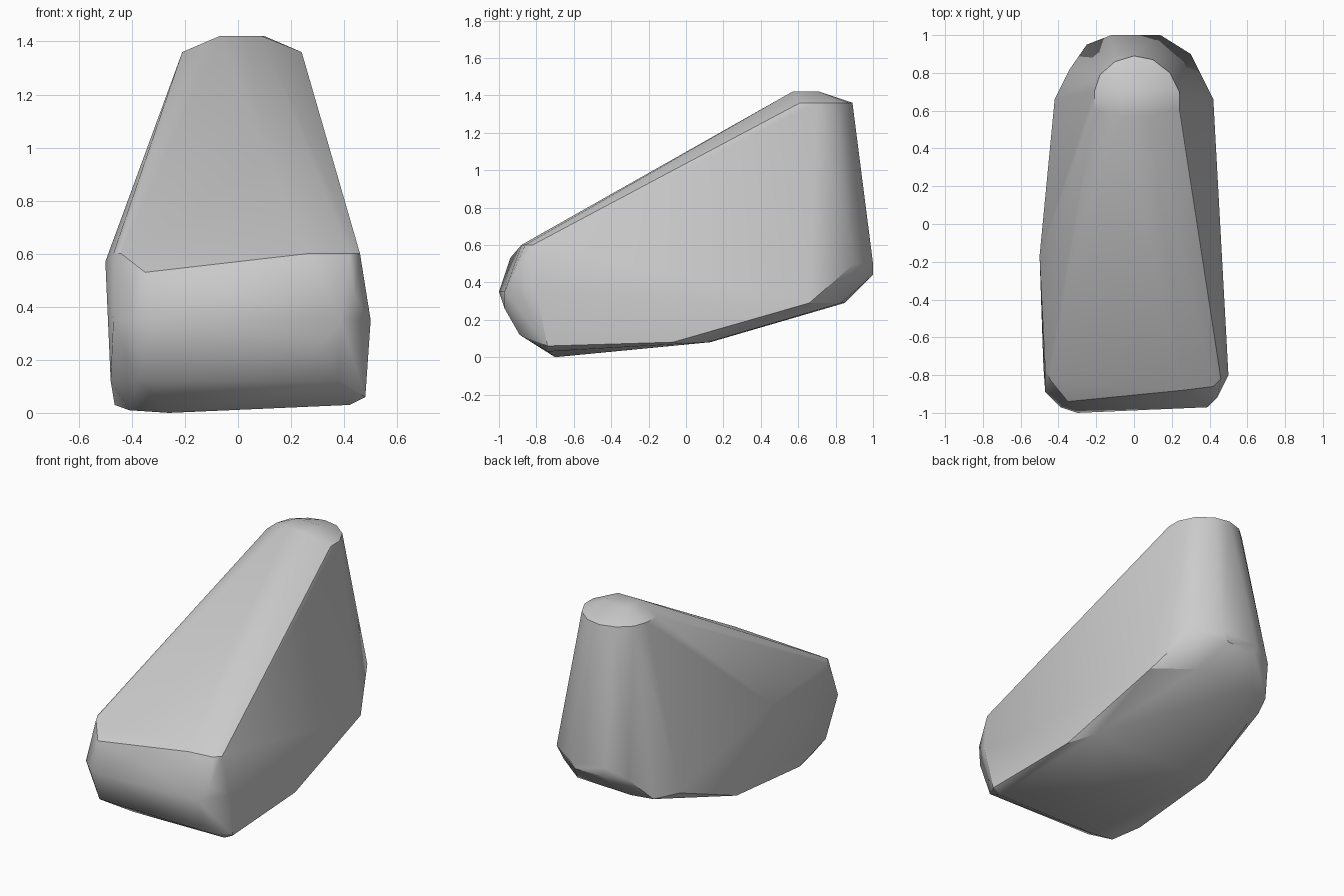
import bpy
import bmesh
import math

# Remove the default object
default = bpy.data.objects.get("Cube")
if default:
    bpy.data.objects.remove(default, do_unlink=True)


def make_material(name, colour):
    """One flat colour, shown in the viewport and in a render."""
    material = bpy.data.materials.new(name)
    material.use_nodes = True
    material.diffuse_color = colour
    shader = material.node_tree.nodes["Principled BSDF"]
    shader.inputs["Base Color"].default_value = colour
    shader.inputs["Roughness"].default_value = 0.8
    return material


def level_ring(height, outline):
    """Lift a plan outline to one height."""
    return [(x, y, height) for x, y in outline]


def hull_object(name, corners, material, sharp_degrees):
    """Wrap the corner points in a convex skin with soft shading."""
    bm = bmesh.new()
    for corner in corners:
        bm.verts.new(corner)
    result = bmesh.ops.convex_hull(bm, input=bm.verts[:])
    unused = set(result["geom_interior"]) | set(result["geom_unused"])
    loose = [g for g in unused if isinstance(g, bmesh.types.BMVert)]
    bmesh.ops.delete(bm, geom=loose, context="VERTS")
    bmesh.ops.recalc_face_normals(bm, faces=bm.faces[:])
    mesh = bpy.data.meshes.new(name)
    bm.to_mesh(mesh)
    bm.free()
    mesh.materials.append(material)
    body = bpy.data.objects.new(name, mesh)
    bpy.context.collection.objects.link(body)
    bpy.ops.object.select_all(action="DESELECT")
    body.select_set(True)
    bpy.context.view_layer.objects.active = body
    bpy.ops.object.shade_smooth_by_angle(angle=math.radians(sharp_degrees))
    return body


# Flat crown and the rounded rim just below it
crown = level_ring(1.42, [(-.07, .57), (.09, .57), (.1, .71), (-.07, .71)])
rim = level_ring(1.36, [
    (-.21, .6), (-.21, .7), (-.18, .79), (-.1, .86), (0, .89),
    (.1, .87), (.19, .8), (.24, .7), (.24, .61)])

# Rounded back, at its widest line and at its lower edge
back = level_ring(.5, [(.3, .9), (.14, 1), (-.12, 1)])
back_edge = level_ring(.44, [(.1, 1), (-.1, 1), (-.25, .95)])
back_foot = level_ring(.29, [
    (.42, .66), (.2, .83), (-.2, .85), (-.34, .82), (-.42, .66)])

# Underside, from the rear slope to the front sole
belly = level_ring(.08, [(.4, .12), (-.455, .13), (.46, -.07)])
sole = [(.48, -.74, .06), (.42, -.74, .03), (-.26, -.7, 0),
        (-.41, -.69, .01), (-.465, -.5, .03)]

# Blunt front, from the toe up to the brow
toe = level_ring(.12, [(.38, -.89), (-.38, -.88), (-.48, -.75)])
nose = level_ring(.35, [
    (.5, -.8), (.39, -.97), (-.3, -1), (-.39, -.97), (-.47, -.89)])
cheek = [(.44, -.92, .44), (.31, -.97, .26), (-.35, -.94, .53)]
brow = level_ring(.6, [
    (.46, -.82), (.42, -.86), (.26, -.88), (-.44, -.83), (-.47, -.77)])

# Bulge on one flank
flank = [(-.5, -.17, .57)]

stone = make_material("stone grey", (.6, .6, .6, 1))
hull_object(
    "boulder",
    crown + rim + back + back_edge + back_foot + belly
    + sole + toe + nose + cheek + brow + flank,
    stone, 35)
